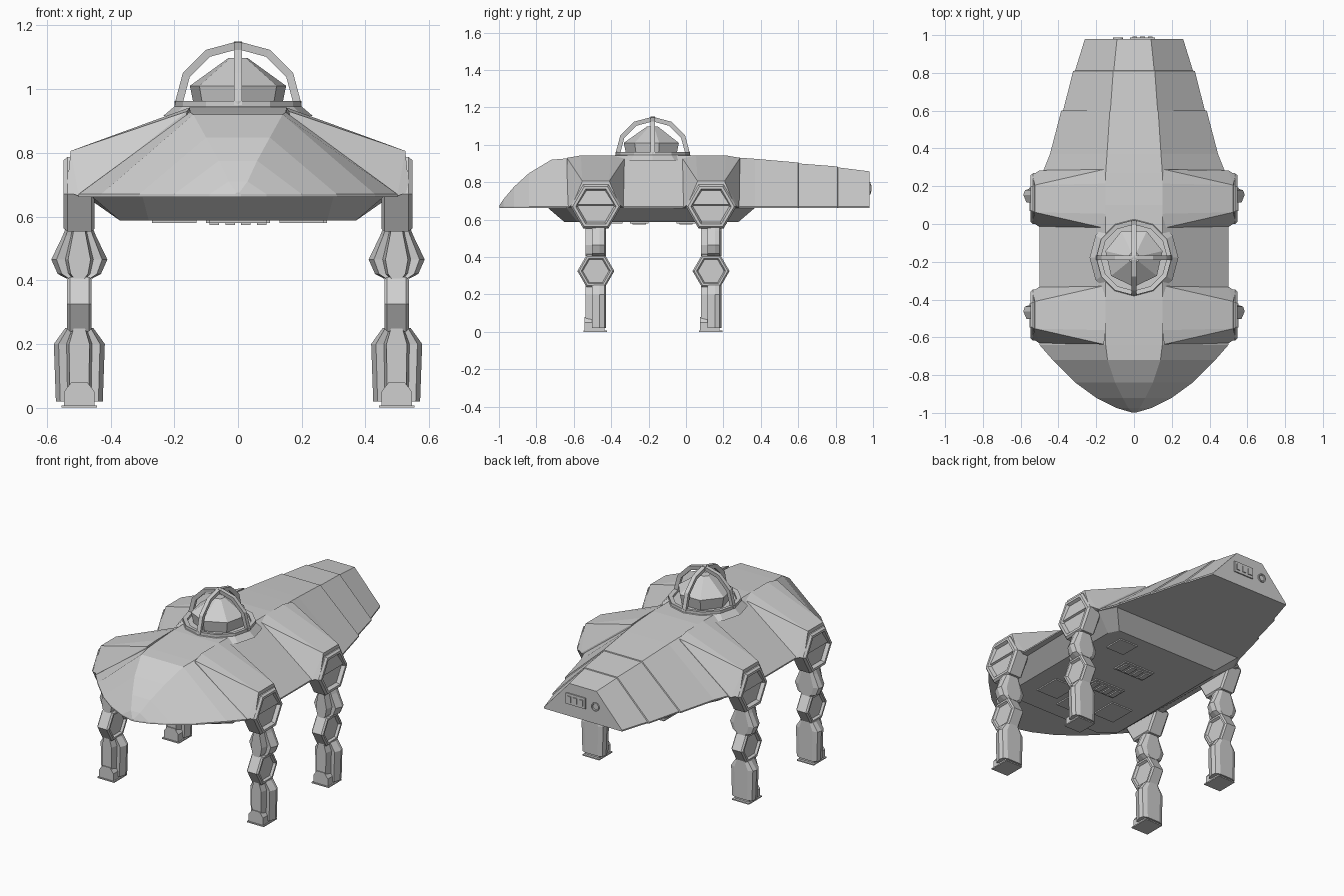
import bpy, bmesh
from math import cos, sin, pi, radians

cube = bpy.data.objects.get("Cube")
if cube:
    bpy.data.objects.remove(cube)

grey = bpy.data.materials.new("hull_grey")
grey.use_nodes = True
grey.diffuse_color = (0.62, 0.62, 0.62, 1)
grey.node_tree.nodes["Principled BSDF"].inputs["Base Color"].default_value = (0.62, 0.62, 0.62, 1)


def finish(name, bm, mirror=False):
    bmesh.ops.recalc_face_normals(bm, faces=bm.faces)
    mesh = bpy.data.meshes.new(name)
    bm.to_mesh(mesh)
    bm.free()
    mesh.materials.append(grey)
    obj = bpy.data.objects.new(name, mesh)
    bpy.context.collection.objects.link(obj)
    if mirror:
        obj.modifiers.new("mirror", "MIRROR")
        obj.modifiers["mirror"].use_mirror_merge = False
    return obj


def loft(name, rings, mirror=False, closed=False):
    """Skin a list of equal-length point rings, capping both ends."""
    bm = bmesh.new()
    vs = [[bm.verts.new(p) for p in ring] for ring in rings]
    n = len(vs[0])
    pairs = list(zip(vs, vs[1:])) + ([(vs[-1], vs[0])] if closed else [])
    for a, b in pairs:
        for i in range(n):
            j = (i + 1) % n
            bm.faces.new((a[i], a[j], b[j], b[i]))
    if not closed:
        bm.faces.new(vs[0])
        bm.faces.new(vs[-1])
    return finish(name, bm, mirror)


def box(name, lo, hi, mirror=False):
    ring = lambda z: [(lo[0], lo[1], z), (hi[0], lo[1], z), (hi[0], hi[1], z), (lo[0], hi[1], z)]
    return loft(name, [ring(lo[2]), ring(hi[2])], mirror)


def hexagon(x, r, y, z):
    return [(x, y + r * cos(k * pi / 3), z + r * sin(k * pi / 3)) for k in range(6)]


def circle(r, y, z, n=12, turn=0.0):
    return [(r * cos(turn + 2 * pi * k / n), y + r * sin(turn + 2 * pi * k / n), z) for k in range(n)]


# Hull: y, half width at the rim, half width of the roof, roof height
stations = [
    (-0.998, 0.01, 0.004, 0.675), (-0.975, 0.09, 0.03, 0.71), (-0.92, 0.2, 0.06, 0.775),
    (-0.84, 0.31, 0.1, 0.848), (-0.72, 0.43, 0.14, 0.92), (-0.64, 0.5, 0.15, 0.927),
    (-0.4, 0.5, 0.15, 0.942), (-0.23, 0.5, 0.15, 0.942), (0.1, 0.5, 0.15, 0.942),
    (0.27, 0.485, 0.15, 0.932), (0.37, 0.445, 0.143, 0.925), (0.6, 0.385, 0.128, 0.905),
    (0.602, 0.375, 0.125, 0.9), (0.81, 0.322, 0.11, 0.884), (0.812, 0.312, 0.107, 0.879),
    (0.98, 0.26, 0.09, 0.858)]
loft("hull", [[(-w, y, 0.662), (-w, y, 0.67), (-t, y, z), (t, y, z), (w, y, 0.67), (w, y, 0.662)]
              for y, w, t, z in stations])

# Belly: tapered tray below the hull
outline = [(0.3, -0.74), (0.46, -0.64), (0.48, 0.27), (0.43, 0.37)]
floor = [(0.28, -0.65), (0.37, -0.58), (0.37, 0.22), (0.34, 0.28)]
both = lambda pts, z: [(x, y, z) for x, y in pts] + [(-x, y, z) for x, y in reversed(pts)]
loft("belly", [both(outline, 0.664), both(floor, 0.587)])

# Belly hatches and framed vents
for i, (x, y, w, d) in enumerate([(-0.2, -0.42, 0.07, 0.08), (0.2, -0.42, 0.07, 0.08),
                                  (0.0, -0.5, 0.09, 0.05), (0.22, 0.16, 0.06, 0.06)]):
    box(f"belly_hatch_{i}", (x - w, y - d, 0.58), (x + w, y + d, 0.589))
for i, y in enumerate((-0.25, 0.0)):
    box(f"vent_base_{i}", (-0.1, y - 0.05, 0.58), (0.1, y + 0.05, 0.589))
    for k in range(4):
        x = -0.075 + 0.05 * k
        box(f"vent_slat_{i}_{k}", (x - 0.015, y - 0.035, 0.573), (x + 0.015, y + 0.035, 0.582))

# Tail panel with keys and round port
box("tail_panel", (-0.02, 0.978, 0.735), (0.11, 0.987, 0.8))
for k in range(3):
    x = 0.005 + 0.04 * k
    box(f"tail_key_{k}", (x - 0.012, 0.985, 0.75), (x + 0.012, 0.992, 0.785))
disc = lambda r, y: [(-0.085 + r * cos(k * pi / 6), y, 0.765 + r * sin(k * pi / 6)) for k in range(12)]
loft("tail_port", [disc(0.026, 0.978), disc(0.026, 0.988), disc(0.019, 0.988), disc(0.017, 0.982)])

# Leg plan: front column, groove and side wings
plan = [(0.032, -0.055), (0.04, -0.015), (0.065, -0.02), (0.08, 0.02), (0.072, 0.045), (0.045, 0.055)]
plan = plan + [(-x, y) for x, y in reversed(plan)]
LEG_X = 0.498


def leg_ring(c, z, sx, sy=1.0):
    return [(LEG_X + x * sx, c + y * sy, z) for x, y in plan]


for tag, c in (("front", -0.482), ("rear", 0.134)):
    # Shoulder fairing: convex shell from the roof out to the hip
    bm = bmesh.new()
    for s in (-1, 1):
        for p in [(0.15, 0.08, 0.943), (0.16, 0.155, 0.93), (0.525, 0.072, 0.806),
                  (0.538, 0.125, 0.68), (0.5, 0.15, 0.664), (0.2, 0.15, 0.664)]:
            bm.verts.new((p[0], c + s * p[1], p[2]))
    bmesh.ops.convex_hull(bm, input=bm.verts[:])
    bmesh.ops.dissolve_limit(bm, angle_limit=radians(1), verts=bm.verts, edges=bm.edges)
    finish(f"{tag}_shoulder", bm, True)

    # Hip: rimmed hexagon with sunken face
    hip = [(0.45, 0.125), (0.46, 0.135), (0.535, 0.135), (0.547, 0.124), (0.547, 0.108), (0.527, 0.097)]
    loft(f"{tag}_hip", [hexagon(x, r, c, 0.67) for x, r in hip], True)

    # Elbow, flared in the middle
    loft(f"{tag}_elbow", [leg_ring(c, z, s) for z, s in
                          ((0.56, 0.55), (0.54, 0.65), (0.465, 1.1), (0.42, 0.85), (0.405, 0.5))], True)

    # Knee: hexagon sunken on both sides
    knee = [(-0.025, 0.07), (-0.038, 0.078), (-0.038, 0.09), (-0.03, 0.099),
            (0.03, 0.099), (0.038, 0.09), (0.038, 0.078), (0.025, 0.07)]
    loft(f"{tag}_knee", [hexagon(LEG_X + x, r, c, 0.325) for x, r in knee], True)

    # Shin, foot and sole
    loft(f"{tag}_shin", [leg_ring(c, z, s) for z, s in ((0.25, 0.55), (0.2, 1.0), (0.02, 0.92))], True)
    foot = [(-0.048, 0.0), (0.048, 0.0), (0.048, 0.05), (0.025, 0.08), (-0.025, 0.08), (-0.048, 0.05)]
    loft(f"{tag}_foot", [[(LEG_X + x, c + y, z) for x, z in foot] for y in (-0.06, 0.045)], True)
    box(f"{tag}_sole", (LEG_X - 0.056, c - 0.065, 0.0), (LEG_X + 0.056, c + 0.06, 0.007), True)

# Cockpit: collar, seat pod and open cage
CY, CZ = -0.178, 0.95
loft("cockpit_collar", [circle(0.235, CY, 0.915), circle(0.2, CY, 0.945)])
loft("cockpit_pod", [circle(0.14, CY, 0.94, 7, -pi / 2), circle(0.155, CY, 1.01, 7, -pi / 2),
                     circle(0.03, CY, 1.098, 7, -pi / 2)])

profile = [(0.2, -0.012), (0.2, 0.012), (0.175, 0.009), (0.175, -0.009)]
angles = [k * pi / 6 for k in range(7)]
loft("cage_cross_arch", [[(r * cos(a), CY + w, CZ + r * sin(a)) for r, w in profile] for a in angles])
loft("cage_long_arch", [[(w, CY + r * cos(a), CZ + r * sin(a)) for r, w in profile] for a in angles])
loft("cage_base_ring", [[(r * cos(k * pi / 6), CY + r * sin(k * pi / 6), CZ + w) for r, w in profile]
                        for k in range(12)], closed=True)
